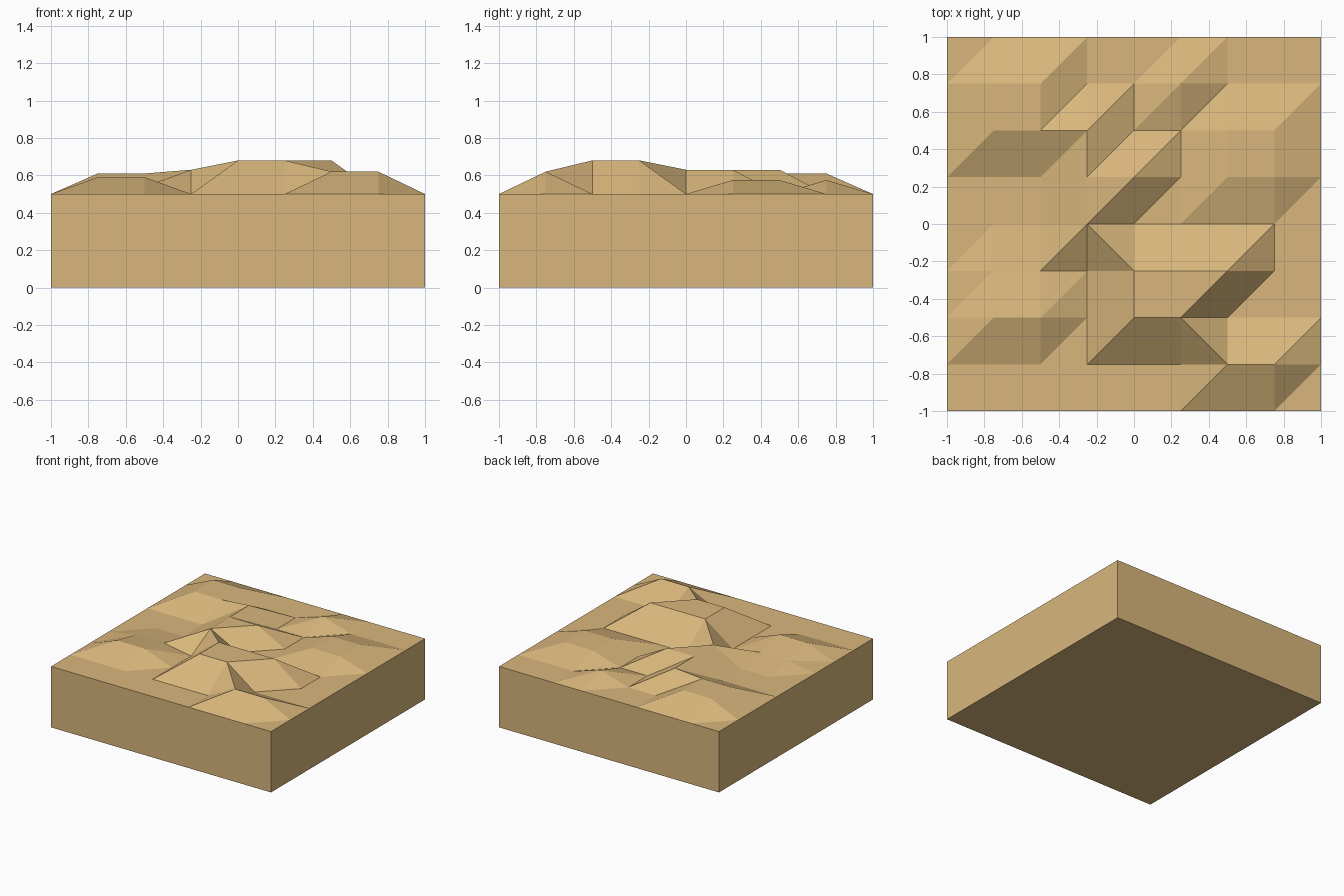
import bpy, bmesh

if "Cube" in bpy.data.objects:
    bpy.data.objects.remove(bpy.data.objects["Cube"])

# Rises above the slab top (z = 0.5), in hundredths, rows from front to back
RISE = [
    (0, 0, 0, 0, 0, 12, 12),
    (9, 9, 0, 18, 18, 0, 0),
    (4, 4, 0, 18, 18, 18, 0),
    (0, 0, 13, 0, 0, 0, 0),
    (0, 0, 13, 13, 0, 7.5, 7.5),
    (11, 11, 13, 0, 0, 7.5, 7.5),
    (11, 11, 0, 0, 7.5, 0, 0),
]
N, STEP, TOP = 8, 0.25, 0.5


def height(i, j):
    inside = 0 < i < N and 0 < j < N
    return TOP + (RISE[j - 1][i - 1] / 100 if inside else 0)


bm = bmesh.new()

# Uneven top: a grid of hills and hollows with a level rim
grid = [[bm.verts.new((-1 + i * STEP, -1 + j * STEP, height(i, j)))
         for i in range(N + 1)] for j in range(N + 1)]
for j in range(N):
    for i in range(N):
        a, b = grid[j][i], grid[j][i + 1]
        c, d = grid[j + 1][i + 1], grid[j + 1][i]
        # split each cell, keeping ridges where opposite corners stand high
        if (b.co.z + d.co.z) - (a.co.z + c.co.z) > 0.2:
            bm.faces.new((a, b, d))
            bm.faces.new((b, c, d))
        else:
            bm.faces.new((a, b, c))
            bm.faces.new((a, c, d))

# Straight sides and flat underside
rim = (grid[0][:-1] + [row[N] for row in grid[:-1]]
       + grid[N][:0:-1] + [row[0] for row in grid[:0:-1]])
foot = [bm.verts.new((v.co.x, v.co.y, 0)) for v in rim]
for k in range(len(rim)):
    n = (k + 1) % len(rim)
    bm.faces.new((foot[k], foot[n], rim[n], rim[k]))
bm.faces.new(foot[::-1])
bmesh.ops.recalc_face_normals(bm, faces=bm.faces)

mesh = bpy.data.meshes.new("sand_block")
bm.to_mesh(mesh)
bm.free()

# Single sand colour
sand = bpy.data.materials.new("sand")
sand.diffuse_color = (0.69, 0.47, 0.20, 1)
sand.use_nodes = True
sand.node_tree.nodes["Principled BSDF"].inputs["Base Color"].default_value = sand.diffuse_color
mesh.materials.append(sand)
bpy.context.collection.objects.link(bpy.data.objects.new("sand_block", mesh))
